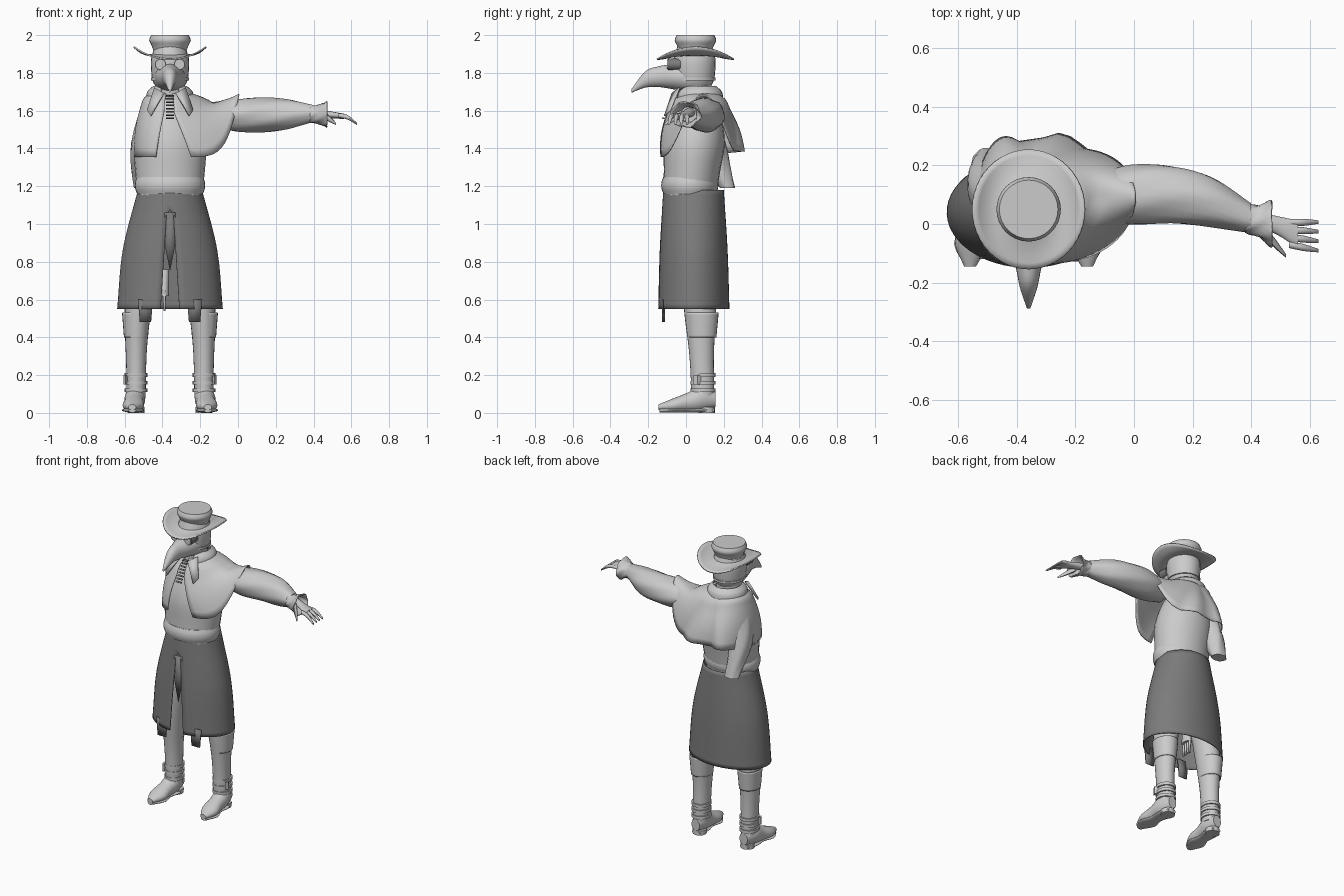
import bpy, bmesh, math
from mathutils import Vector

if "Cube" in bpy.data.objects:
    bpy.data.objects.remove(bpy.data.objects["Cube"])

BODY = -.36  # x of the body axis


def material(name, value):
    mat = bpy.data.materials.new(name)
    mat.use_nodes = True
    mat.diffuse_color = (value, value, value, 1)
    mat.node_tree.nodes["Principled BSDF"].inputs["Base Color"].default_value = mat.diffuse_color
    return mat


LIGHT = material("light grey cloth", .6)
DARK = material("dark grey cloth", .2)


def finish(name, bm, mat, thick=0):
    bmesh.ops.remove_doubles(bm, verts=bm.verts, dist=.0001)
    bmesh.ops.recalc_face_normals(bm, faces=bm.faces)
    mesh = bpy.data.meshes.new(name)
    bm.to_mesh(mesh)
    bm.free()
    mesh.materials.append(mat)
    part = bpy.data.objects.new(name, mesh)
    bpy.context.collection.objects.link(part)
    if thick:
        solid = part.modifiers.new("thickness", "SOLIDIFY")
        solid.thickness = thick
        solid.offset = -1
    bpy.ops.object.select_all(action="DESELECT")
    part.select_set(True)
    bpy.context.view_layer.objects.active = part
    bpy.ops.object.shade_smooth_by_angle(angle=math.radians(50))


def along(values, t):
    """Smooth value at t through evenly spread values, a rule, or a constant."""
    if callable(values):
        return values(t)
    if not isinstance(values, list):
        return values
    last = len(values) - 1
    i = min(int(t * last), last - 1)
    f = t * last - i
    b, c = values[i], values[i + 1]
    a = values[i - 1] if i else 2 * b - c
    d = values[i + 2] if i + 2 <= last else 2 * c - b
    return b + f / 2 * (c - a + f * (2 * a - 5 * b + 4 * c - d + f * (3 * (b - c) + d - a)))


def skin(bm, rows, closed):
    """Bridge neighbouring rows of points with quads."""
    rows = [[bm.verts.new(point) for point in row] for row in rows]
    for low, high in zip(rows, rows[1:]):
        for i in range(len(low) if closed else len(low) - 1):
            j = (i + 1) % len(low)
            bm.faces.new((low[i], low[j], high[j], high[i]))
    return rows


def loft(name, x=BODY, y=0, z=0, width=.1, depth=None, axis="z", mat=LIGHT,
         steps=12, sides=24, gap=None, hollow=False, thick=0, fold=0):
    """Elliptic rings across one axis; gap opens the front by that half width."""
    depth = width if depth is None else depth
    rows = []
    for k in range(steps + 1):
        t = k / steps
        centre = Vector((along(x, t), along(y, t), along(z, t)))
        wide, deep = along(width, t), along(depth, t)
        start = along(gap, t) / wide if gap else 0
        row = []
        for i in range(sides + 1 if gap else sides):
            a = start - math.pi / 2 + (math.tau - 2 * start) * i / sides
            crease = 1 + fold * math.sin(6 * a + 9 * t)
            u, v = crease * wide * math.cos(a), crease * deep * math.sin(a)
            row.append(centre + Vector({"z": (u, v, 0), "y": (u, 0, v), "x": (0, u, v)}[axis]))
        rows.append(row)
    bm = bmesh.new()
    rows = skin(bm, rows, closed=not gap)
    if not gap and not hollow:
        bm.faces.new(rows[0])
        bm.faces.new(rows[-1])
    finish(name, bm, mat, thick)


def plate(name, points, mat):
    bm = bmesh.new()
    bm.faces.new([bm.verts.new(point) for point in points])
    finish(name, bm, mat, thick=.008)


# Torso, belt and neck
loft("torso", y=[.02, .07], z=[1.15, 1.7], width=[.17, .185, .19, .15, .07], depth=[.14, .15, .16, .13, .07])
loft("belt", y=.02, z=[1.16, 1.25], width=[.175, .185, .185, .175], depth=[.14, .15, .15, .14], sides=32)
loft("neck", y=.05, z=[1.6, 1.8], width=.08)

# Long skirt with a front slit, inner strip and hem tabs
loft("skirt", y=.04, z=[1.18, .55], width=[.17, .25, .28], depth=[.16, .18, .19], mat=DARK,
     steps=24, sides=48, gap=lambda t: .01 + .04 * t if t > .2 else 0, thick=.006)
plate("inner_strip", [(BODY + dx, -.12, z) for dx, z in ((-.03, 1.06), (.03, 1.06), (.03, .9), (0, .75), (-.03, .9))], DARK)
for side in (-1, 1):
    tab = BODY + side * .13
    plate("skirt_tab", [(tab - .04, -.12, .6), (tab + .04, -.12, .6), (tab + .03, -.12, .48), (tab - .03, -.12, .48)], DARK)

# Legs, boots and straps
for side, word in ((-1, "right"), (1, "left")):
    leg = BODY + side * .18
    toe = leg + side * .02
    loft(word + "_leg", x=[leg - side * .08, leg - side * .01, leg], y=[.06, .09], z=[1, .08],
         width=[.08, .08, .07, .055, .05], depth=[.09, .09, .085, .065, .06], steps=16)
    loft(word + "_boot_top", x=leg, y=.085, z=[.4, .53], width=[.064, .074], depth=[.076, .088], hollow=True, thick=.006)
    loft(word + "_boot", x=[leg, toe], y=[.155, -.145], z=[.07, .075, .055, .04, .03], axis="y",
         width=[.03, .054, .05, .056, .02], depth=[.04, .065, .05, .036, .015])
    loft(word + "_sole", x=[leg, toe], y=[.15, -.14], z=.014, axis="y", width=[.03, .05, .04, .06, .02], depth=.012)
    loft(word + "_heel", x=leg, y=.11, z=[0, .03], width=.044, steps=1)
    for z in (.12, .16, .2):
        loft(word + "_strap", x=leg, y=.09, z=[z - .01, z + .01], width=.06, depth=.066, steps=1)
    loft(word + "_buckle", x=leg + side * .055, y=.06, z=[.15, .2], width=.012, depth=.02, steps=1, sides=4)

# Outstretched left arm and hand
loft("left_sleeve", x=[-.15, .4], y=[.09, .1, .1, .075, .02], z=[1.57, 1.585], axis="x",
     width=[.07, .1, .1, .085, .05], depth=[.05, .085, .09, .08, .045], steps=20, fold=.03)
loft("left_cuff", x=[.38, .47], y=[.02, 0], z=1.58, axis="x", width=[.05, .055, .08], depth=[.045, .05, .07],
     hollow=True, thick=.006, fold=.06)
loft("left_hand", x=[.39, .56], y=[.02, 0, -.035], z=[1.59, 1.57], axis="x", width=[.03, .03, .047], depth=[.025, .014])
for i in range(4):
    knuckle = .005 - .025 * i
    loft("left_finger", x=[.53, .63], y=[knuckle, knuckle * 1.3], z=[1.575, 1.565, 1.53], axis="x",
         width=[.012, .012, .006], sides=8, steps=6)
loft("left_thumb", x=[.45, .52], y=[-.03, -.11], z=[1.58, 1.53], axis="x", width=[.02, .016, .006], sides=8, steps=6)

# Right sleeve folded behind the back, and the lowered hand
loft("right_sleeve", x=[-.46, -.505, -.5], y=[.08, .13, .22], z=[1.6, 1.19],
     width=[.06, .065, .05], depth=[.08, .085, .04], fold=.04)
loft("right_hand", x=-.39, y=.04, z=[.76, .62], width=.025, depth=[.02, .04])
for i in range(4):
    loft("right_finger", x=-.39, y=.01 + .02 * i, z=[.65, .54], width=[.01, .005], sides=8, steps=4)


# Shoulder cape, flared over the left arm and rippled at the back
def cape_column(a):
    c, s = math.cos(a), math.sin(a)
    left, back = max(c, 0), max(s, 0)
    reach = math.copysign(abs(c) ** .6, c) * (.365 if c > 0 else .19)
    ripple = .05 * back * math.sin(math.pi * min(1, abs(reach) / .2))
    neck = Vector((BODY + .09 * c, .07 + .09 * s, 1.7))
    shoulder = Vector((BODY + (.15 + .08 * left) * c, .06 + .03 * left + .165 * s, 1.58 + .06 * abs(c) + .03 * back))
    hem = Vector((BODY + reach, .06 + .03 * left + .2 * s + ripple, 1.355 + .335 * left ** 4 + .03 * back))
    bulge = Vector((c, s, 0)) * .015
    upper = [neck.lerp(shoulder, k / 4) + bulge * math.sin(math.pi * k / 4) for k in range(4)]
    return upper + [shoulder.lerp(hem, k / 6) + bulge * math.sin(math.pi * k / 6) for k in range(7)]


bm = bmesh.new()
skin(bm, [cape_column(math.radians(-82 + 5 * i)) for i in range(69)], closed=False)
finish("shoulder_cape", bm, LIGHT, .006)

# Collar, lapels and lacing
loft("collar", y=.07, z=[1.65, 1.7, 1.73], width=[.13, .12, .09], gap=.05, thick=.008)
for side in (-1, 1):
    plate("lapel", [(BODY + side * dx, y, z) for dx, y, z in
                    ((.03, -.07, 1.69), (.08, -.03, 1.72), (.12, -.08, 1.6), (.1, -.11, 1.57))], LIGHT)
for i in range(8):
    rise = .017 * i
    loft("lace", x=[BODY - .02, BODY + .02], y=-.12 + rise * .6, z=1.56 + rise, axis="x",
         mat=DARK, width=.008, depth=.004, sides=8, steps=1)

# Masked head with curved beak and goggles
loft("head", y=.045, z=[1.69, 1.94], width=[.05, .09, .1, .1, .08], depth=[.06, .1, .11, .11, .09])
loft("beak", y=[0, -.288], z=[1.775, 1.78, 1.78, 1.765, 1.705], axis="y", steps=20,
     width=[.085, .07, .045, .03, .006], depth=[.075, .066, .055, .043, .01])
loft("mask_strap", y=.045, z=[1.76, 1.775], width=.1, depth=.11, steps=1)
for side in (-1, 1):
    eye = BODY + side * .05
    loft("goggle_rim", x=eye, y=[-.03, -.096], z=1.845, axis="y", mat=DARK, width=.03, steps=1)
    loft("goggle_lens", x=eye, y=[-.08, -.1], z=1.845, axis="y", width=.025, steps=1)

# Hat with a brim rolled up at the sides and dipping front and back
brim = []
for k in range(7):
    t = k / 6
    radius = .08 + .125 * t
    ring = []
    for i in range(48):
        a = math.tau * i / 48
        roll = .035 * math.cos(a) ** 2 - .03 * math.sin(a) ** 2
        ring.append((BODY + radius * .92 * math.cos(a), .05 + radius * math.sin(a),
                     1.905 + t * t * roll - .012 * math.sin(math.pi * t)))
    brim.append(ring)
bm = bmesh.new()
skin(bm, brim, closed=True)
finish("hat_brim", bm, LIGHT, .008)
loft("hat_crown", y=.05, z=[1.89, 2], width=[.085, .088, .098, .11, .1], sides=32)
loft("hat_band", y=.05, z=[1.9, 1.915], width=.09, sides=32, steps=1)
